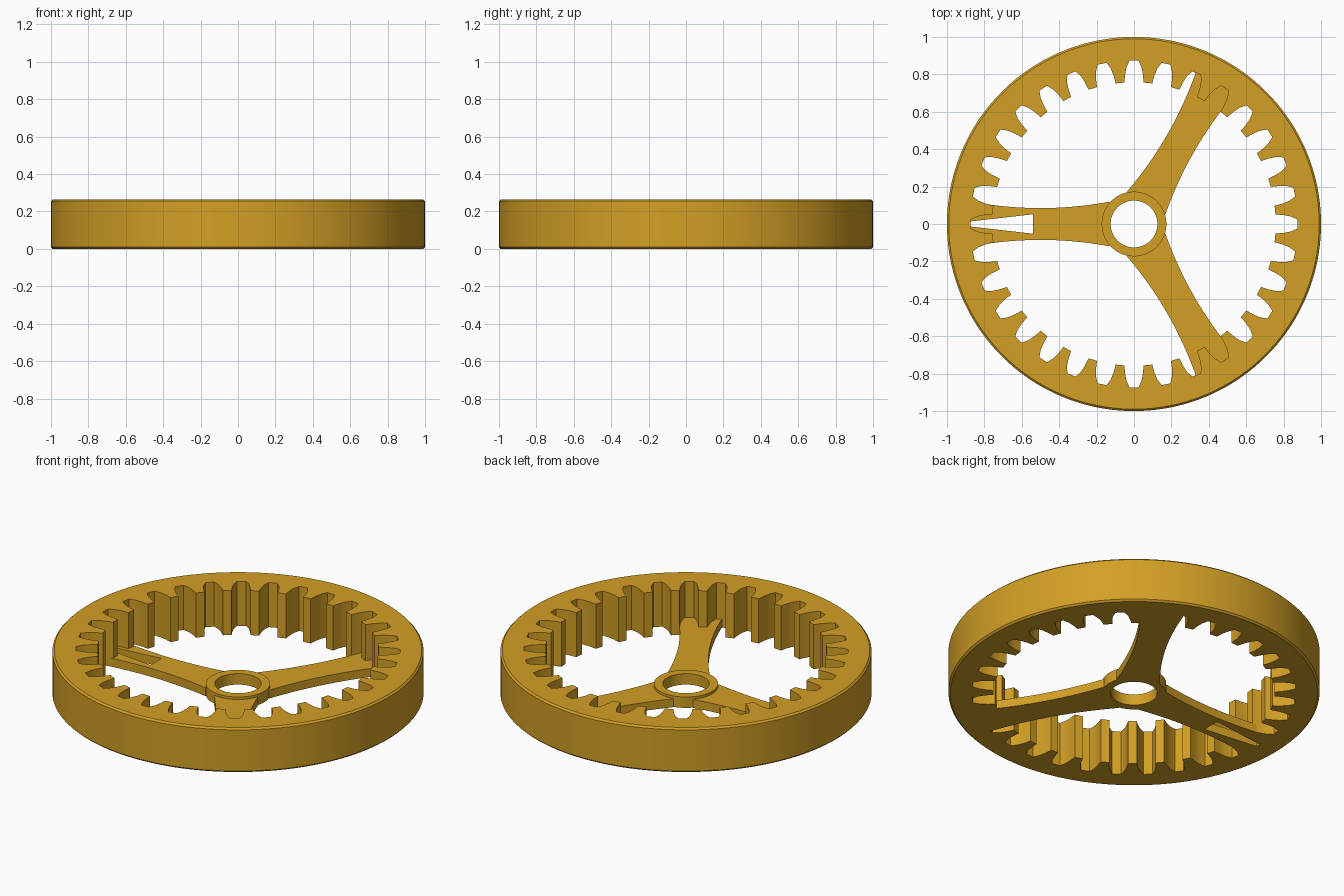
import bpy, bmesh, math

if "Cube" in bpy.data.objects:
    bpy.data.objects.remove(bpy.data.objects["Cube"])

gold = bpy.data.materials.new("golden yellow")
gold.diffuse_color = (0.65, 0.35, 0.018, 1)
gold.use_nodes = True
gold.node_tree.nodes["Principled BSDF"].inputs["Base Color"].default_value = gold.diffuse_color

TEETH = 32
HEIGHT = 0.265


def finish(name, bm):
    bmesh.ops.recalc_face_normals(bm, faces=bm.faces)
    mesh = bpy.data.meshes.new(name)
    bm.to_mesh(mesh)
    bm.free()
    mesh.materials.append(gold)
    obj = bpy.data.objects.new(name, mesh)
    bpy.context.collection.objects.link(obj)
    bpy.ops.object.select_all(action='DESELECT')
    obj.select_set(True)
    bpy.context.view_layer.objects.active = obj
    bpy.ops.object.shade_smooth_by_angle(angle=math.radians(25))
    return obj


def loft_closed(name, loops):
    """Join equal-length (x, y, z) loops in order, and the last to the first."""
    bm = bmesh.new()
    rows = [[bm.verts.new(p) for p in loop] for loop in loops]
    n = len(rows[0])
    for a, b in zip(rows, rows[1:] + rows[:1]):
        for i in range(n):
            j = (i + 1) % n
            bm.faces.new((a[i], a[j], b[j], b[i]))
    return finish(name, bm)


def circle(r, z, n):
    # half-step start keeps the points aligned with the toothed inner loop
    return [(r * math.cos(2 * math.pi * (i - 3.5) / n),
             r * math.sin(2 * math.pi * (i - 3.5) / n), z) for i in range(n)]


# Toothed ring: one gap between teeth as (radius, half width), repeated around
flank = [(0.758, 0.051), (0.80, 0.048), (0.84, 0.040), (0.874, 0.024)]
gap = [(r, -w) for r, w in flank] + [(r, w) for r, w in reversed(flank)]


def tooth_loop(z):
    pts = []
    for t in range(TEETH):
        for r, w in gap:
            a = 2 * math.pi * t / TEETH + math.asin(w / r)
            pts.append((r * math.cos(a), r * math.sin(a), z))
    return pts


n = TEETH * len(gap)
c = 0.01
loft_closed("toothed_ring", [
    tooth_loop(0), circle(1 - c, 0, n), circle(1, c, n),
    circle(1, HEIGHT - c, n), circle(1 - c, HEIGHT, n), tooth_loop(HEIGHT)])

# Hub: short collar with a through hole
loft_closed("hub", [circle(0.125, 0, 96), circle(0.173, 0, 96),
                    circle(0.173, 0.065, 96), circle(0.125, 0.065, 96)])


# Spokes: waisted bars, one with a tapered slot open towards the ring
def spoke(name, angle, slotted):
    xs = [0.13 + 0.75 * i / 20 for i in range(21)]
    edge = [(x, 0.085 + 0.25 * (x - 0.5) ** 2) for x in xs]
    slot = [(0.88, 0.013), (0.54, 0.052), (0.54, -0.052), (0.88, -0.013)]
    outline = edge + (slot if slotted else []) + [(x, -y) for x, y in reversed(edge)]
    ca, sa = math.cos(angle), math.sin(angle)
    bm = bmesh.new()
    face = bm.faces.new([bm.verts.new((x * ca - y * sa, x * sa + y * ca, 0))
                         for x, y in outline])
    ext = bmesh.ops.extrude_face_region(bm, geom=[face], use_keep_orig=True)
    for v in ext["geom"]:
        if isinstance(v, bmesh.types.BMVert):
            v.co.z = 0.05
    finish(name, bm)


spoke("spoke_back", math.radians(60), False)
spoke("spoke_left_slotted", math.radians(180), True)
spoke("spoke_front", math.radians(300), False)
